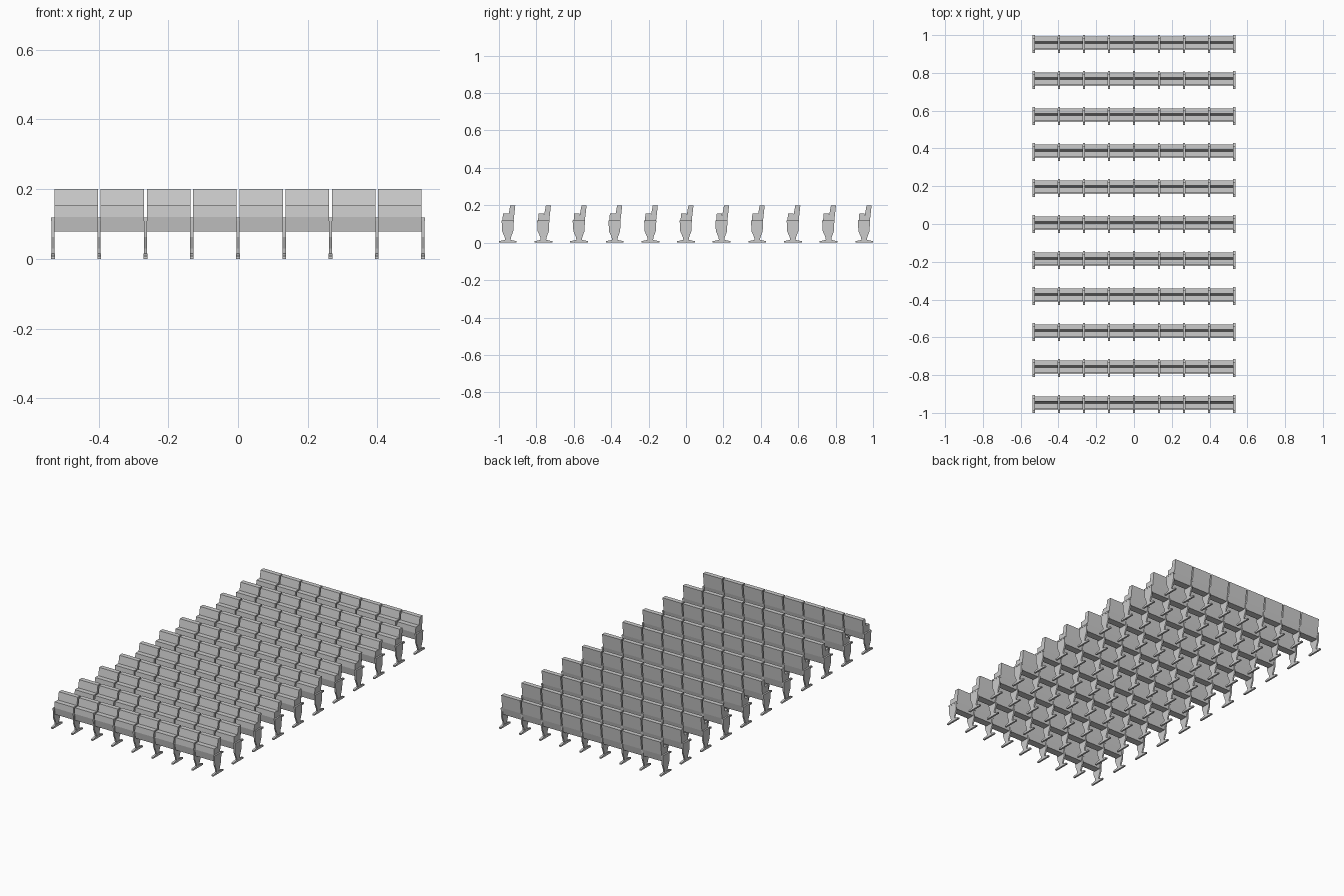
import bpy

ROWS, SEATS = 11, 8
ROW_STEP, SEAT_STEP = 0.1905, 0.1327
SEAT_W, STAND_W = 0.125, 0.011

if "Cube" in bpy.data.objects:
    bpy.data.objects.remove(bpy.data.objects["Cube"], do_unlink=True)

grey = bpy.data.materials.new("seat grey")
grey.use_nodes = True
colour = (0.6, 0.6, 0.6, 1)
grey.diffuse_color = colour
grey.node_tree.nodes["Principled BSDF"].inputs["Base Color"].default_value = colour


def extrude_side(name, profile, width):
    """Mesh made by extruding a (y, z) side profile along x."""
    n = len(profile)
    verts = [(x, y, z) for x in (-width / 2, width / 2) for y, z in profile]
    faces = [list(range(n))[::-1], list(range(n, 2 * n))]
    faces += [(i, (i + 1) % n, n + (i + 1) % n, n + i) for i in range(n)]
    mesh = bpy.data.meshes.new(name)
    mesh.from_pydata(verts, [], faces)
    mesh.materials.append(grey)
    return mesh


# Side profiles, anticlockwise seen from +x
backrest = extrude_side("backrest", [
    (0.0, 0.078), (0.022, 0.078), (0.031, 0.12), (0.04, 0.2), (0.013, 0.2),
    (0.003, 0.145)], SEAT_W)
folded_seat = extrude_side("folded_seat", [
    (-0.022, 0.078), (0.0, 0.078), (0.003, 0.145), (0.003, 0.155),
    (-0.026, 0.155), (-0.029, 0.12)], SEAT_W)
stand = extrude_side("stand", [
    (-0.014, 0.012), (0.014, 0.012), (0.017, 0.03), (0.029, 0.062),
    (0.031, 0.117), (-0.033, 0.117), (-0.031, 0.062), (-0.017, 0.03)], STAND_W * 0.8)
armrest = extrude_side("armrest", [
    (-0.034, 0.109), (0.032, 0.109), (0.032, 0.118), (-0.034, 0.118)], STAND_W)
foot = extrude_side("foot", [
    (-0.0475, 0), (0.0475, 0), (0.0475, 0.008), (0.014, 0.015),
    (-0.014, 0.015), (-0.0475, 0.008)], STAND_W)


def place(mesh, count, y):
    """Line up copies of a part along one row, centred on x = 0."""
    for i in range(count):
        ob = bpy.data.objects.new(mesh.name, mesh)
        ob.location = ((i - (count - 1) / 2) * SEAT_STEP, y, 0)
        bpy.context.collection.objects.link(ob)


for row in range(ROWS):
    y = (row - (ROWS - 1) / 2) * ROW_STEP
    for part in (backrest, folded_seat):
        place(part, SEATS, y)
    for part in (stand, armrest, foot):
        place(part, SEATS + 1, y)
